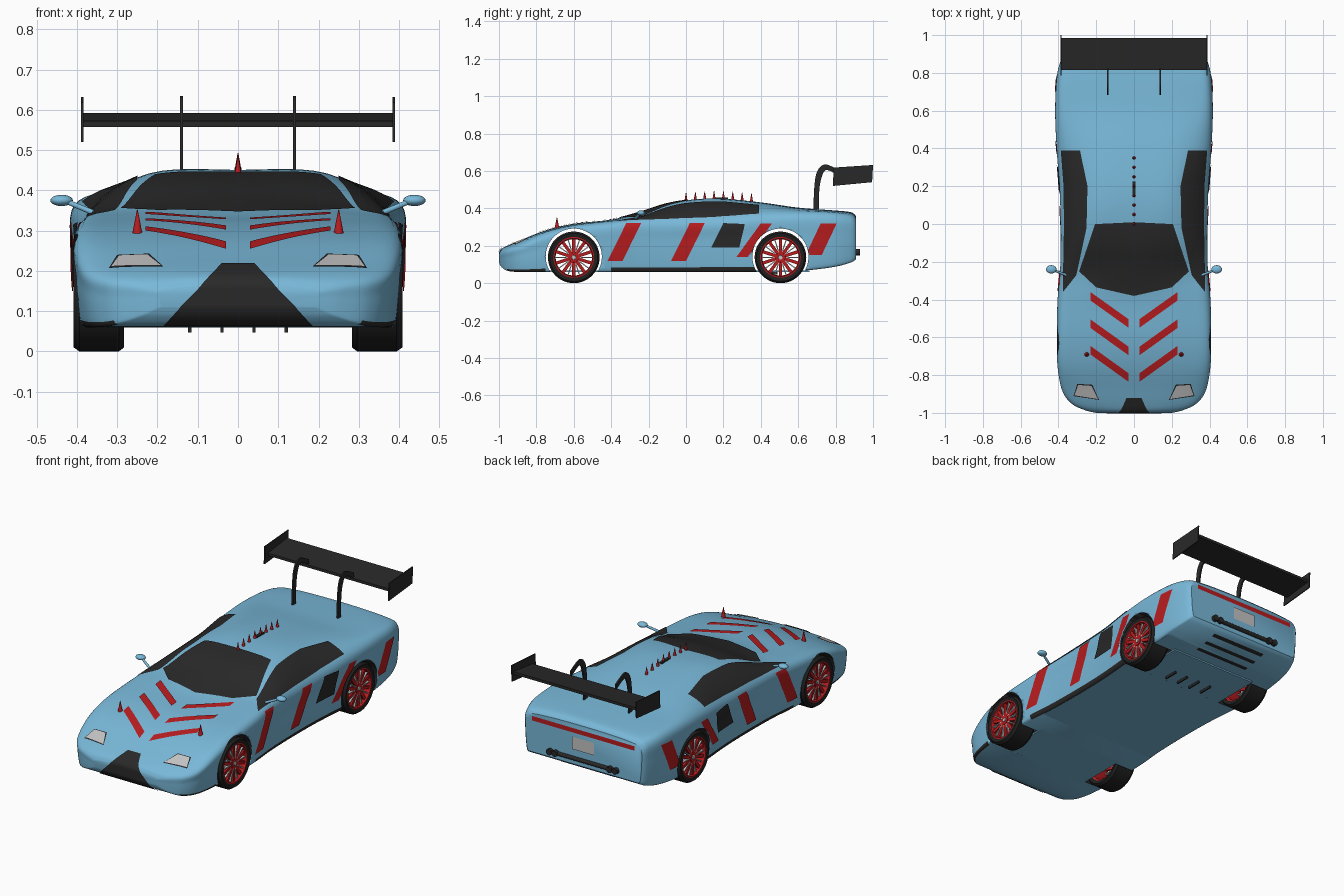
import bpy, bmesh, math
from mathutils import Vector, Matrix
from mathutils.bvhtree import BVHTree

cube = bpy.data.objects.get("Cube")
if cube:
    bpy.data.objects.remove(cube, do_unlink=True)


def material(name, rgb):
    m = bpy.data.materials.new(name)
    m.use_nodes = True
    m.diffuse_color = (*rgb, 1)
    m.node_tree.nodes["Principled BSDF"].inputs["Base Color"].default_value = (*rgb, 1)
    return m


BLUE = material("sky_blue_paint", (.19, .48, .69))
BLACK = material("black_trim", (.022, .022, .022))
RED = material("red_paint", (.48, .012, .014))
GREY = material("light_grey", (.55, .55, .56))
TYRE = material("tyre_rubber", (.014, .014, .014))


def finish(name, bm, *mats, angle=35):
    bmesh.ops.recalc_face_normals(bm, faces=bm.faces[:])
    me = bpy.data.meshes.new(name)
    bm.to_mesh(me)
    bm.free()
    for m in mats:
        me.materials.append(m)
    me.shade_smooth()
    me.set_sharp_from_angle(angle=math.radians(angle))
    ob = bpy.data.objects.new(name, me)
    bpy.context.collection.objects.link(ob)
    return ob


def spline(pts, n):
    """Smooth curve through points of any dimension."""
    out = []
    for i in range(len(pts) - 1):
        p0, p1, p2, p3 = (pts[max(i - 1, 0)], pts[i], pts[i + 1], pts[min(i + 2, len(pts) - 1)])
        for k in range(n):
            t = k / n
            out.append([b + t * (c - a) / 2 + t * t * (a - 2.5 * b + 2 * c - d / 2)
                        + t ** 3 * (-a + 3 * b - 3 * c + d) / 2
                        for a, b, c, d in zip(p0, p1, p2, p3)])
    return out + [list(pts[-1])]


def box(name, center, size, mat):
    bm = bmesh.new()
    bmesh.ops.create_cube(bm, size=1, matrix=Matrix.Translation(center) @ Matrix.Diagonal((*size, 1)))
    return finish(name, bm, mat)


def rod(name, p, q, r1, r2, mat, sides=16):
    p, q = Vector(p), Vector(q)
    bm = bmesh.new()
    turn = (q - p).to_track_quat('Z', 'Y').to_matrix().to_4x4()
    bmesh.ops.create_cone(bm, cap_ends=True, segments=sides, radius1=r1, radius2=r2, depth=(q - p).length,
                          matrix=Matrix.Translation((p + q) / 2) @ turn)
    return finish(name, bm, mat)


def prism(name, outline, x, thick, mat):
    """Side outline in (y, z) given thickness along x."""
    bm = bmesh.new()
    f = bm.faces.new([bm.verts.new((x - thick / 2, y, z)) for y, z in outline])
    new = bmesh.ops.extrude_face_region(bm, geom=[f])["geom"]
    bmesh.ops.translate(bm, verts=[v for v in new if isinstance(v, bmesh.types.BMVert)], vec=(thick, 0, 0))
    return finish(name, bm, mat)


def lathe(name, profile, center, side, mat):
    """Closed (radius, depth) profile spun about the x axis."""
    bm = bmesh.new()
    n = 48
    rings = [[bm.verts.new((center[0] - side * d, center[1] + r * math.cos(a), center[2] + r * math.sin(a)))
              for r, d in profile] for a in (math.tau * i / n for i in range(n))]
    for i in range(n):
        a, b = rings[i], rings[(i + 1) % n]
        for j in range(len(profile)):
            k = (j + 1) % len(profile)
            bm.faces.new((a[j], a[k], b[k], b[j]))
    return finish(name, bm, mat)


# Body shell: y, half width, bottom, shoulder height, roof edge x, roof edge z, crown z
stations = [
    (-1, .2, .11, .15, .12, .16, .165), (-.985, .26, .085, .165, .15, .18, .185),
    (-.95, .33, .065, .18, .2, .198, .203), (-.88, .38, .06, .205, .24, .226, .232),
    (-.75, .405, .06, .26, .27, .278, .283), (-.6, .41, .06, .295, .28, .313, .318),
    (-.4, .405, .06, .315, .28, .336, .34), (-.25, .392, .06, .33, .27, .355, .378),
    (-.1, .387, .06, .335, .245, .41, .425), (.05, .387, .06, .34, .225, .438, .446),
    (.2, .392, .06, .345, .225, .44, .45), (.4, .408, .06, .36, .25, .422, .432),
    (.6, .418, .065, .365, .29, .396, .404), (.78, .41, .085, .36, .3, .384, .39),
    (.88, .385, .11, .345, .29, .371, .38), (.91, .365, .13, .325, .28, .35, .358)]

bm = bmesh.new()
rings = []
for y, w, zb, zs, wr, zr, zt in spline(stations, 6):
    h = zs - zb
    half = [(.93 * w, zb), (.965 * w, zb + .09 * h), (.99 * w, zb + .6 * h), (.97 * w, zs), (wr, zr)]
    loop = half + [(0, zt)] + [(-x, z) for x, z in reversed(half)]
    rings.append([bm.verts.new((x, y, z)) for x, z in spline(loop, 6)])
count = len(rings[0])
for a, b in zip(rings, rings[1:]):
    for j in range(count):
        k = (j + 1) % count
        f = bm.faces.new((a[j], a[k], b[k], b[j]))
        y = a[j].co.y
        # dark sill and chin line along the lower edge
        sill = j < 6 or count - 8 < j < count - 1
        f.material_index = int(sill and (-.42 < y < .37 or -.96 < y < -.75))
bm.faces.new(rings[0])
bm.faces.new(rings[-1])
body = finish("body_shell", bm, BLUE, BLACK, angle=40)

# Wheel arches cut right through the shell
WHEELS = (-.6, .505)
for y in WHEELS:
    cutter = rod("arch_cutter", (-.6, y, .142), (.6, y, .142), .15, .15, BLACK, 64)
    cutter.data.materials.clear()
    for m in (BLUE, BLACK):
        cutter.data.materials.append(m)
    for p in cutter.data.polygons:
        p.material_index = 1
    mod = body.modifiers.new("arch", 'BOOLEAN')
    mod.operation, mod.solver, mod.object = 'DIFFERENCE', 'EXACT', cutter
    cut = bpy.data.meshes.new_from_object(body.evaluated_get(bpy.context.evaluated_depsgraph_get()))
    body.modifiers.clear()
    body.data = cut
    bpy.data.objects.remove(cutter, do_unlink=True)
    box("floor_panel", (0, y, .064), (.54, .31, .008), BLUE)
surface = BVHTree.FromPolygons([v.co for v in body.data.vertices], [p.vertices for p in body.data.polygons])


def plate(name, edge_a, edge_b, axis, sign, mat, lift=.004, n=14):
    """Thin painted plate between two edges, draped on the body along an axis."""
    bm = bmesh.new()
    out = Vector([sign if i == axis else 0 for i in range(3)])

    def along(edge, t):
        s = t * (len(edge) - 1)
        i = min(int(s), len(edge) - 2)
        return Vector(edge[i]).lerp(Vector(edge[i + 1]), s - i)
    grid = []
    for i in range(n + 1):
        row = []
        for j in range(n + 1):
            q = list(along(edge_a, j / n).lerp(along(edge_b, j / n), i / n))
            q.insert(axis, 0)
            hit, normal, _, _ = surface.ray_cast(Vector(q) + out * 3, -out)
            if hit and normal.dot(out) < 0:
                normal = -normal
            row.append(bm.verts.new(hit + normal * lift) if hit else None)
        grid.append(row)
    for r, s in zip(grid, grid[1:]):
        for j in range(n):
            quad = (r[j], r[j + 1], s[j + 1], s[j])
            if all(quad):
                bm.faces.new(quad)
    ob = finish(name, bm, mat)
    if ob.data.polygons and ob.data.polygons[0].normal.dot(out) < 0:
        ob.data.flip_normals()
    return ob


# Glass and nose panel
plate("windshield", [(-.29, -.25), (-.2, -.335), (0, -.38), (.2, -.335), (.29, -.25)],
      [(-.205, 0), (-.1, .005), (0, .01), (.1, .005), (.205, 0)], 2, 1, BLACK, n=24)
plate("nose_panel", [(-.185, .067), (.185, .067)], [(-.04, .216), (.04, .216)], 1, -1, BLACK, n=24)

for s in (-1, 1):
    side = "left" if s > 0 else "right"
    plate(side + "_side_window", [(s * x, y) for x, y in ((.305, -.27), (.25, -.02), (.245, .2), (.285, .39))],
          [(s * x, y) for x, y in ((.375, -.36), (.368, -.02), (.37, .2), (.385, .39))], 2, 1, BLACK, n=24)
    # headlights with dark surrounds
    for part, g, mat, lift in (("headlight_surround", .005, BLACK, .003), ("headlight", 0, GREY, .005)):
        plate(f"{side}_{part}", [(s * (.19 - g), -.925 - g), (s * (.315 + g), -.905 - g)],
              [(s * (.225 - g), -.855 + g), (s * (.295 + g), -.85 + g)], 2, 1, mat, lift)
    # hood chevrons
    for y in (-.36, -.505, -.645):
        plate(side + "_hood_stripe", [(s * .23, y), (s * .03, y - .143)],
              [(s * .23, y - .045), (s * .03, y - .188)], 2, 1, RED)
    # flank stripes: bottom and top run between y values
    for y0, y1, z0, z1, lean, wide in ((-.42, 0, .12, .32, .1, .08), (-.08, 0, .12, .32, .1, .08),
                                       (.27, 0, .14, .32, .13, .06), (.64, 0, .15, .32, .08, .085),
                                       (-.755, 0, .16, .285, .1, .06)):
        plate(side + "_flank_stripe", [(y0, z0), (y0 + wide, z0)],
              [(y0 + lean, z1), (y0 + lean + wide, z1)], 0, s, RED, n=24)
    plate(side + "_air_intake", [(.135, .19), (.285, .19)], [(.2, .32), (.315, .315)], 0, s, BLACK, .006)
    # hood spike
    rod(side + "_hood_spike", (s * .25, -.69, .285), (s * .25, -.69, .352), .014, .001, RED)
    # door mirror
    rod(side + "_mirror_arm", (s * .36, -.27, .345), (s * .425, -.245, .372), .007, .006, BLUE)
    bm = bmesh.new()
    bmesh.ops.create_uvsphere(bm, u_segments=20, v_segments=12, radius=1,
                              matrix=Matrix.Translation((s * .438, -.24, .375)) @ Matrix.Diagonal((.028, .022, .014, 1)))
    finish(side + "_mirror", bm, BLUE)
    # wing strut and end plate
    outer = spline([(.682, .38), (.685, .5), (.7, .595), (.745, .635), (.825, .6)], 6)
    inner = spline([(.712, .38), (.713, .5), (.728, .575), (.755, .605), (.825, .57)], 6)
    prism(side + "_wing_strut", outer + inner[::-1], s * .14, .008, BLACK)
    prism(side + "_wing_end_plate", [(.785, .52), (.995, .54), (1, .632), (.79, .618)], s * .387, .006, BLACK)
    # exhaust tips
    for x in (.17, .205):
        rod(side + "_exhaust", (s * x, .87, .165), (s * x, .93, .165), .017, .017, BLACK)
    # wheels
    for y, place in zip(WHEELS, ("front", "rear")):
        c = (s * .408, y, .138)
        name = f"{side}_{place}_"
        lathe(name + "tyre", [(.108, .004), (.128, 0), (.138, .014), (.138, .112), (.128, .125), (.108, .12)],
              c, s, TYRE)
        lathe(name + "rim", [(.11, .004), (.102, .003), (.097, .02), (.097, .11), (.11, .12)], c, s, RED)
        rod(name + "hub", (s * .375, y, .138), (s * .4, y, .138), .03, .026, RED, 24)
        rod(name + "hub_cap", (s * .395, y, .138), (s * .405, y, .138), .013, .011, GREY)
        for part, mat, turn, width in (("spokes", RED, 0, .017), ("thin_spokes", GREY, .5, .006)):
            bm = bmesh.new()
            for k in range(10):
                spin = Matrix.Rotation(math.tau * (k + turn) / 10, 4, 'X')
                bmesh.ops.create_cube(bm, size=1, matrix=Matrix.Translation((s * .39, y, .138)) @ spin
                                      @ Matrix.Translation((0, 0, .06)) @ Matrix.Diagonal((.014, width, .082, 1)))
            finish(name + part, bm, mat)

# Rear wing blade
prism("wing_blade", [(.815, .557), (.985, .577), (.985, .592), (.815, .572)], 0, .77, BLACK)

# Roof spikes and scoop
for i in range(8):
    y = .05 * i
    z = surface.ray_cast(Vector((0, y, 2)), Vector((0, 0, -1)))[0].z
    rod("roof_spike", (0, y, z - .004), (0, y, z + .042), .009, .001, RED, 12)
box("roof_scoop", (0, .19, .45), (.018, .07, .014), BLACK)

# Tail: light bar, number plate, exhaust pipe and lower vents
plate("tail_light_bar", [(-.32, .308), (.32, .308)], [(-.32, .333), (.32, .333)], 1, 1, RED, n=24)
plate("number_plate", [(-.07, .215), (.07, .215)], [(-.07, .285), (.07, .285)], 1, 1, GREY, .006)
rod("exhaust_pipe", (-.2, .915, .165), (.2, .915, .165), .011, .011, BLACK)
for y in (.72, .785, .85):
    plate("lower_vent", [(-.17, y), (.17, y)], [(-.17, y + .022), (.17, y + .022)], 2, -1, BLACK)
for x in (-.12, -.04, .04, .12):
    box("floor_fin", (x, .45, .055), (.008, .08, .016), BLACK)
